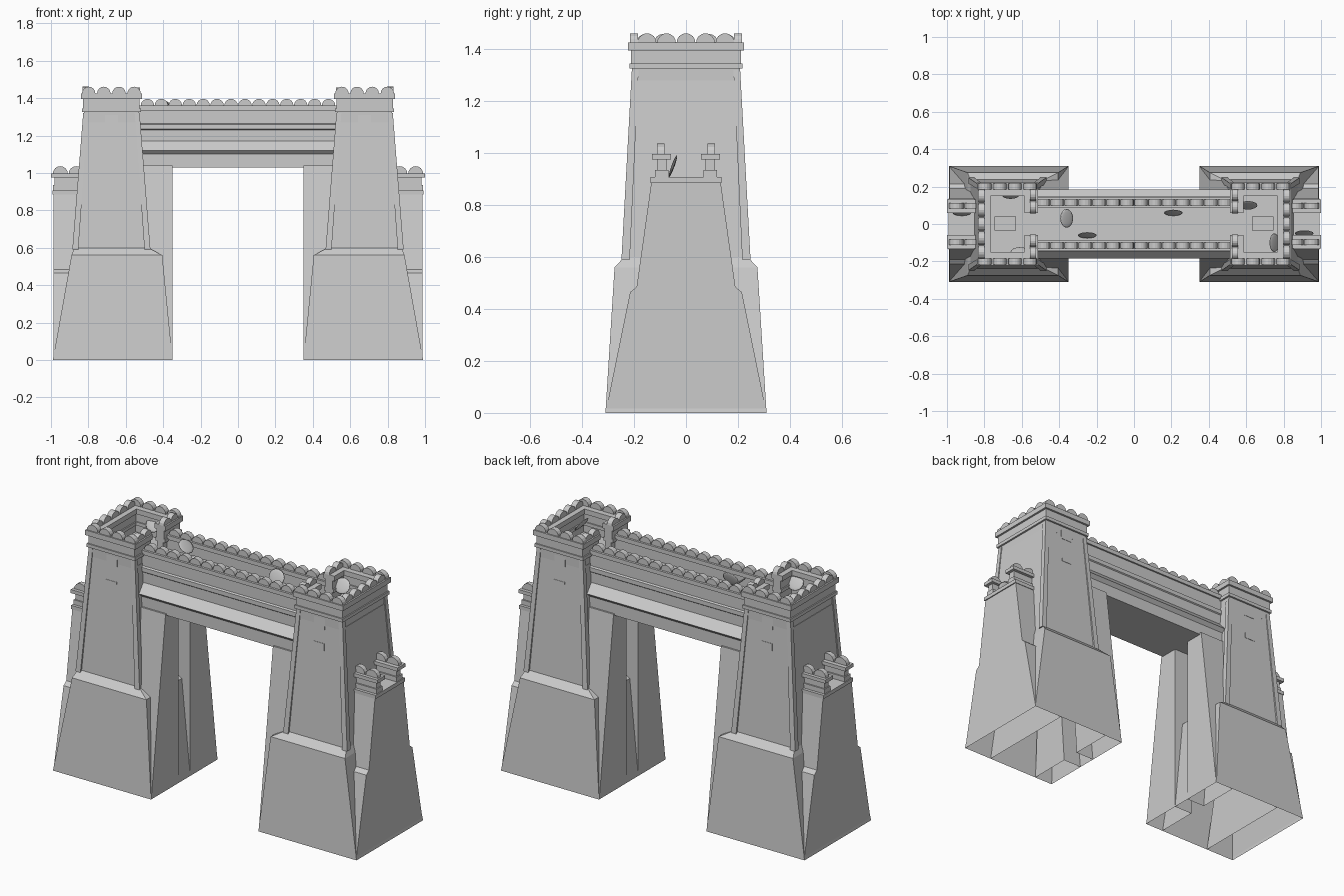
import bpy, bmesh, math
from mathutils import Matrix, Vector

if "Cube" in bpy.data.objects:
    bpy.data.objects.remove(bpy.data.objects["Cube"], do_unlink=True)

stone = bpy.data.materials.new("grey_stone")
stone.use_nodes = True
GREY = (0.6, 0.6, 0.6, 1)
stone.diffuse_color = GREY
stone.node_tree.nodes["Principled BSDF"].inputs["Base Color"].default_value = GREY


def finish(name, bm, smooth=False):
    bmesh.ops.recalc_face_normals(bm, faces=bm.faces)
    me = bpy.data.meshes.new(name)
    bm.to_mesh(me)
    bm.free()
    me.materials.append(stone)
    for p in me.polygons:
        p.use_smooth = smooth
    ob = bpy.data.objects.new(name, me)
    bpy.context.collection.objects.link(ob)
    return ob


def loft(bm, rings, s=1, open_bottom=False):
    """Stack of rectangles (z, x0, x1, y0, y1); s mirrors x."""
    loops = []
    for z, x0, x1, y0, y1 in rings:
        pts = ((x0, y0), (x1, y0), (x1, y1), (x0, y1))
        loops.append([bm.verts.new((x * s, y, z)) for x, y in pts])
    for a, b in zip(loops, loops[1:]):
        for i in range(4):
            j = (i + 1) % 4
            bm.faces.new((a[i], a[j], b[j], b[i]))
    bm.faces.new(loops[-1])
    if not open_bottom:
        bm.faces.new(loops[0][::-1])


def box(bm, x0, x1, y0, y1, z0, z1, s=1):
    loft(bm, [(z0, x0, x1, y0, y1), (z1, x0, x1, y0, y1)], s)


def merlon(bm, x, y, z, along_x=True, r=0.036, t=0.016):
    """Half-round battlement stone."""
    sides = []
    for d in (-t, t):
        ring = []
        for k in range(9):
            a = math.pi * k / 8
            u, h = r * math.cos(a), r * math.sin(a)
            p = (x + u, y + d, z + h) if along_x else (x + d, y + u, z + h)
            ring.append(bm.verts.new(p))
        sides.append(ring)
    a, b = sides
    bm.faces.new(a)
    bm.faces.new(b[::-1])
    for k in range(9):
        j = (k + 1) % 9
        bm.faces.new((a[k], a[j], b[j], b[k]))


CX = 0.677                       # tower axis
LOW, HIGH = 0.6, 1.33            # upper shaft heights


def shaft_half(z):
    t = (z - LOW) / (HIGH - LOW)
    return 0.198 - 0.052 * t, 0.238 - 0.034 * t


for s, side in ((1, "left"), (-1, "right")):
    # Battered base and upper shaft, hollow underneath
    bm = bmesh.new()
    rings = [(0, 0.35, 0.99, -0.31, 0.31), (0.56, 0.405, 0.89, -0.275, 0.275)]
    for z in (LOW, 1.28):
        hx, hy = shaft_half(z)
        rings.append((z, CX - hx, CX + hx, -hy, hy))
    loft(bm, rings, s, True)
    finish(side + "_tower_shaft", bm)

    # Corner strips on the shaft
    bm = bmesh.new()
    for ex in (-1, 1):
        for ey in (-1, 1):
            strip = []
            for z, out in ((LOW - 0.01, 0.01), (1.32, 0.004)):
                hx, hy = shaft_half(z)
                xs = sorted((CX + ex * (hx + out), CX + ex * (hx - 0.022)))
                ys = sorted((ey * (hy + out), ey * (hy - 0.022)))
                strip.append((z, *xs, *ys))
            loft(bm, strip, s)
    finish(side + "_tower_corner_strips", bm)

    # Parapet walls: shallow bands, with a walkway gap toward the bridge
    bm = bmesh.new()
    for z0, z1, g in ((1.27, 1.325, 0), (1.325, 1.345, 0.011),
                      (1.345, 1.395, 0.004), (1.395, 1.425, 0.016)):
        x0, x1, y1 = CX - 0.147 - g, CX + 0.147 + g, 0.207 + g
        w = 0.04 + 2 * g
        box(bm, x0, x1, y1 - w, y1, z0, z1, s)
        box(bm, x0, x1, -y1, w - y1, z0, z1, s)
        box(bm, x1 - w, x1, w - y1, y1 - w, z0, z1, s)
        for y0, ye in ((0.06, y1 - w), (w - y1, -0.06)):
            box(bm, x0, x0 + w, y0, ye, z0, z1, s)
    finish(side + "_tower_parapet", bm)

    # Roof hatch
    bm = bmesh.new()
    box(bm, CX - 0.045, CX + 0.07, -0.035, 0.04, 1.27, 1.31, s)
    finish(side + "_roof_hatch", bm)

    # Tower battlements
    bm = bmesh.new()
    for e in (-1, 1):
        for i in range(4):
            merlon(bm, s * (CX + (i - 1.5) * 0.081), e * 0.2, 1.425)
        for y in (0.09, 0.157):
            merlon(bm, s * (CX - 0.138), e * y, 1.425, False, 0.033)
    for i in range(5):
        merlon(bm, s * (CX + 0.138), (i - 2) * 0.075, 1.425, False)
    finish(side + "_tower_battlements", bm)

    # Shallow window plates on front and back
    bm = bmesh.new()
    for e in (-1, 1):
        for z in (1.13, 1.28):
            ring = []
            for zz in (z - 0.035, z + 0.035):
                y = shaft_half(zz)[1]
                ring.append((zz, CX - 0.035, CX + 0.035, *sorted((e * (y - 0.004), e * (y + 0.002)))))
            loft(bm, ring, s)
    finish(side + "_tower_windows", bm)

    # Gate jambs: two tapering piers with a slot between
    bm = bmesh.new()
    for e in (-1, 1):
        loft(bm, [(0, 0.35, 0.47, *sorted((e * 0.055, e * 0.308))),
                  (1.04, 0.35, 0.54, *sorted((e * 0.055, e * 0.175)))], s, True)
    finish(side + "_gate_jambs", bm)

    # Outer buttress with a shoulder and top slab
    bm = bmesh.new()
    loft(bm, [(z, 0.8, 0.987, -y, y) for z, y in
              ((0, 0.31), (0.465, 0.215), (0.485, 0.19), (0.89, 0.133))], s, True)
    box(bm, 0.8, 0.993, -0.137, 0.137, 0.885, 0.907, s)
    finish(side + "_buttress", bm)

    # Buttress parapets and battlements
    bm = bmesh.new()
    for e in (-1, 1):
        for x1, ya, yb, z0, z1 in ((0.988, 0.067, 0.12, 0.9, 0.935),
                                   (0.982, 0.075, 0.112, 0.935, 0.98),
                                   (1.0, 0.058, 0.13, 0.975, 0.996)):
            box(bm, 0.8, x1, *sorted((e * ya, e * yb)), z0, z1, s)
        for x in (0.865, 0.95):
            merlon(bm, s * x, e * 0.097, 0.996, True, 0.04, 0.014)
    finish(side + "_buttress_parapet", bm)

# Bridge: one moulded cross-section run between the towers
half = [(0.165, 1.03), (0.165, 1.1), (0.185, 1.12), (0.14, 1.17),
        (0.14, 1.23), (0.146, 1.235), (0.146, 1.26), (0.135, 1.265),
        (0.135, 1.335), (0.145, 1.335), (0.145, 1.36), (0.088, 1.36),
        (0.088, 1.335), (0.098, 1.335), (0.098, 1.275)]
section = half + [(-y, z) for y, z in reversed(half)]
bm = bmesh.new()
ends = [[bm.verts.new((x, y, z)) for y, z in section] for x in (-0.545, 0.545)]
for i in range(len(section)):
    j = (i + 1) % len(section)
    bm.faces.new((ends[0][i], ends[0][j], ends[1][j], ends[1][i]))
for end in ends:
    bm.faces.new(end)
finish("bridge", bm)

# Bridge battlements
bm = bmesh.new()
for e in (-1, 1):
    for i in range(14):
        merlon(bm, (i - 6.5) * 0.0745, e * 0.116, 1.36, True, 0.036, 0.016)
finish("bridge_battlements", bm)

# Loose round shields propped on the walkways: x, y, z, turn, lean
shields = [(-0.36, 0.03, 1.36, 90, 40), (0.21, 0.06, 1.32, 0, 70),
           (-0.25, -0.06, 1.32, 0, 70), (-0.66, 0.16, 1.36, 0, 55),
           (-0.61, -0.15, 1.36, 0, -55), (0.61, 0.1, 1.36, 0, 60),
           (0.75, -0.1, 1.36, 90, 55), (-0.92, 0.06, 0.95, 0, 70),
           (0.91, -0.05, 0.95, 0, 70)]
for x, y, z, turn, lean in shields:
    bm = bmesh.new()
    bmesh.ops.create_uvsphere(bm, u_segments=16, v_segments=8, radius=0.05)
    m = (Matrix.Translation(Vector((x, y, z)))
         @ Matrix.Rotation(math.radians(turn), 4, "Z")
         @ Matrix.Rotation(math.radians(lean), 4, "X")
         @ Matrix.Diagonal((1, 0.9, 0.12, 1)))
    bm.transform(m)
    finish("shield", bm, True)
